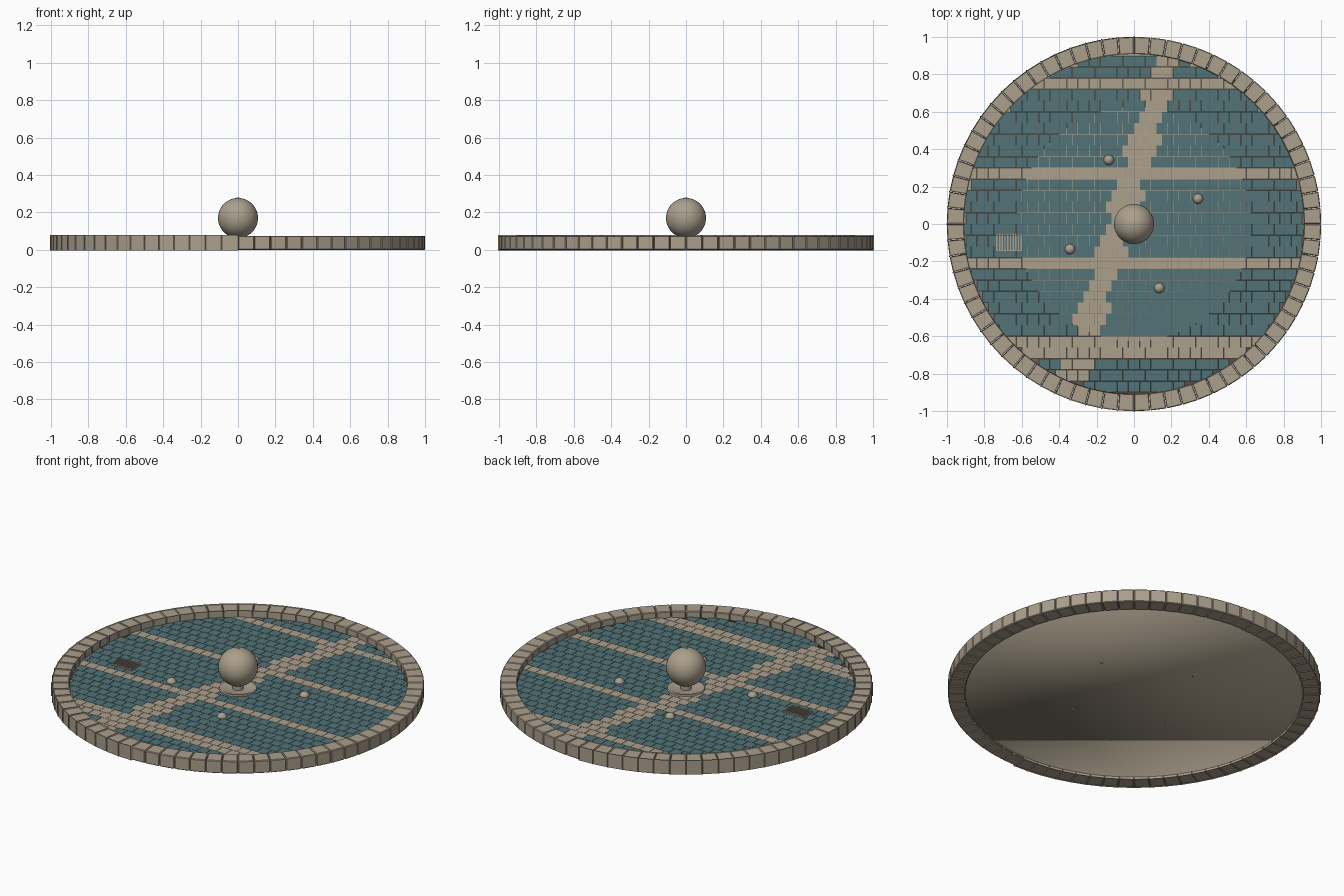
import bpy, bmesh, math
from mathutils import Matrix, Vector

if "Cube" in bpy.data.objects:
    bpy.data.objects.remove(bpy.data.objects["Cube"])


def material(name, rgb):
    m = bpy.data.materials.new(name)
    m.use_nodes = True
    m.diffuse_color = (*rgb, 1)
    m.node_tree.nodes["Principled BSDF"].inputs["Base Color"].default_value = (*rgb, 1)
    return m


STONE = material("sandstone", (0.41, 0.35, 0.265))
TEAL = material("teal_tile", (0.085, 0.17, 0.185))

FLOOR = 0.036      # top of the slab
TILE_TOP = 0.040
RIM_IN, RIM_OUT, RIM_H = 0.908, 1.0, 0.075
BLOCKS = 72


def finish(name, bm, mats=(STONE,), smooth=None):
    mesh = bpy.data.meshes.new(name)
    bm.to_mesh(mesh)
    bm.free()
    ob = bpy.data.objects.new(name, mesh)
    bpy.context.scene.collection.objects.link(ob)
    for m in mats:
        mesh.materials.append(m)
    if smooth is not None:
        bpy.ops.object.select_all(action='DESELECT')
        ob.select_set(True)
        bpy.context.view_layer.objects.active = ob
        bpy.ops.object.shade_smooth_by_angle(angle=math.radians(smooth))
    return ob


def add_box(bm, center, size):
    mat = Matrix.Translation(center) @ Matrix.Diagonal((*size, 1))
    verts = bmesh.ops.create_cube(bm, size=1, matrix=mat)["verts"]
    return verts


def sphere(name, center, radius, segments=32):
    bm = bmesh.new()
    bmesh.ops.create_uvsphere(bm, u_segments=segments, v_segments=segments // 2,
                              radius=radius, matrix=Matrix.Translation(center))
    return finish(name, bm, smooth=60)


def cylinder(name, radius, z0, z1, segments, smooth=40):
    bm = bmesh.new()
    bmesh.ops.create_cone(bm, cap_ends=True, segments=segments, radius1=radius,
                          radius2=radius, depth=z1 - z0,
                          matrix=Matrix.Translation((0, 0, (z0 + z1) / 2)))
    return finish(name, bm, smooth=smooth)


# Slab under the tiles, softly shaded at its edge
cylinder("floor_slab", 0.915, 0.01, FLOOR, 96, smooth=180)

# Rim of bevelled wedge blocks
bm = bmesh.new()
for i in range(BLOCKS):
    a = math.tau * (i + 0.5) / BLOCKS
    verts = add_box(bm, (0, 0, RIM_H / 2), (1, 1, RIM_H))
    for v in verts:
        r = RIM_OUT if v.co.x > 0 else RIM_IN
        half = r * math.tan(math.pi / BLOCKS) - 0.001
        side = math.copysign(half, v.co.y)
        v.co = Matrix.Rotation(a, 3, 'Z') @ Vector((r, side, v.co.z))
    bmesh.ops.bevel(bm, geom=list({e for v in verts for e in v.link_edges}),
                    offset=0.004, segments=1, affect='EDGES')
finish("rim_blocks", bm)

# Square tiles in running bond: stone bands and a slanting stone path on teal
T = 0.06
BAND_ROWS = (12, 4, -4, -11, -12)
bm = bmesh.new()
for j in range(-16, 16):
    y = (j + 0.5) * T
    for i in range(-16, 17):
        x = i * T + (T / 2 if j % 2 == 0 else 0)
        if math.hypot(x, y) > 0.92:
            continue
        on_path = abs(x - (0.3 * y - 0.08)) < 0.072
        verts = add_box(bm, (x, y, (FLOOR + TILE_TOP) / 2 - 0.001),
                        (T - 0.002, T - 0.002, TILE_TOP - FLOOR + 0.002))
        index = 0 if on_path or j in BAND_ROWS else 1
        for f in {f for v in verts for f in v.link_faces}:
            f.material_index = index
finish("floor_tiles", bm, (STONE, TEAL))

# Shallow dish turned from a profile
bm = bmesh.new()
profile = [(0, 0.041), (0.078, 0.042), (0.09, 0.048), (0.1, 0.047), (0.104, 0.037)]
vs = [bm.verts.new((r, 0, z)) for r, z in profile]
edges = [bm.edges.new(p) for p in zip(vs, vs[1:])]
bmesh.ops.spin(bm, geom=vs + edges, cent=(0, 0, 0), axis=(0, 0, 1),
               angle=math.tau, steps=48)
bmesh.ops.remove_doubles(bm, verts=bm.verts, dist=0.0001)
bmesh.ops.recalc_face_normals(bm, faces=bm.faces)
if sum(f.normal.z for f in bm.faces) < 0:
    bmesh.ops.reverse_faces(bm, faces=bm.faces)
finish("dish", bm, smooth=40)

# Ball fountain on a short stem with a small nozzle
cylinder("ball_stem", 0.03, 0.04, 0.07, 24)
sphere("fountain_ball", (0, 0, 0.17), 0.107, 48)
cylinder("nozzle", 0.007, 0.27, 0.279, 12)

# Four small domes spaced around the ball
for k in range(4):
    a = math.radians(21.5 + 90 * k)
    sphere(f"dome_{k + 1}", (0.368 * math.cos(a), 0.368 * math.sin(a), 0.036), 0.028, 20)

# Drain grate: frame rails and bars
bm = bmesh.new()
gx, gy, gw, gd, gz = -0.668, -0.098, 0.13, 0.086, 0.044
for s in (-1, 1):
    add_box(bm, (gx, gy + s * gd / 2, gz), (gw, 0.005, 0.008))
for k in range(10):
    add_box(bm, (gx + gw * (k / 9 - 0.5), gy, gz), (0.007, gd, 0.008))
finish("drain_grate", bm)
